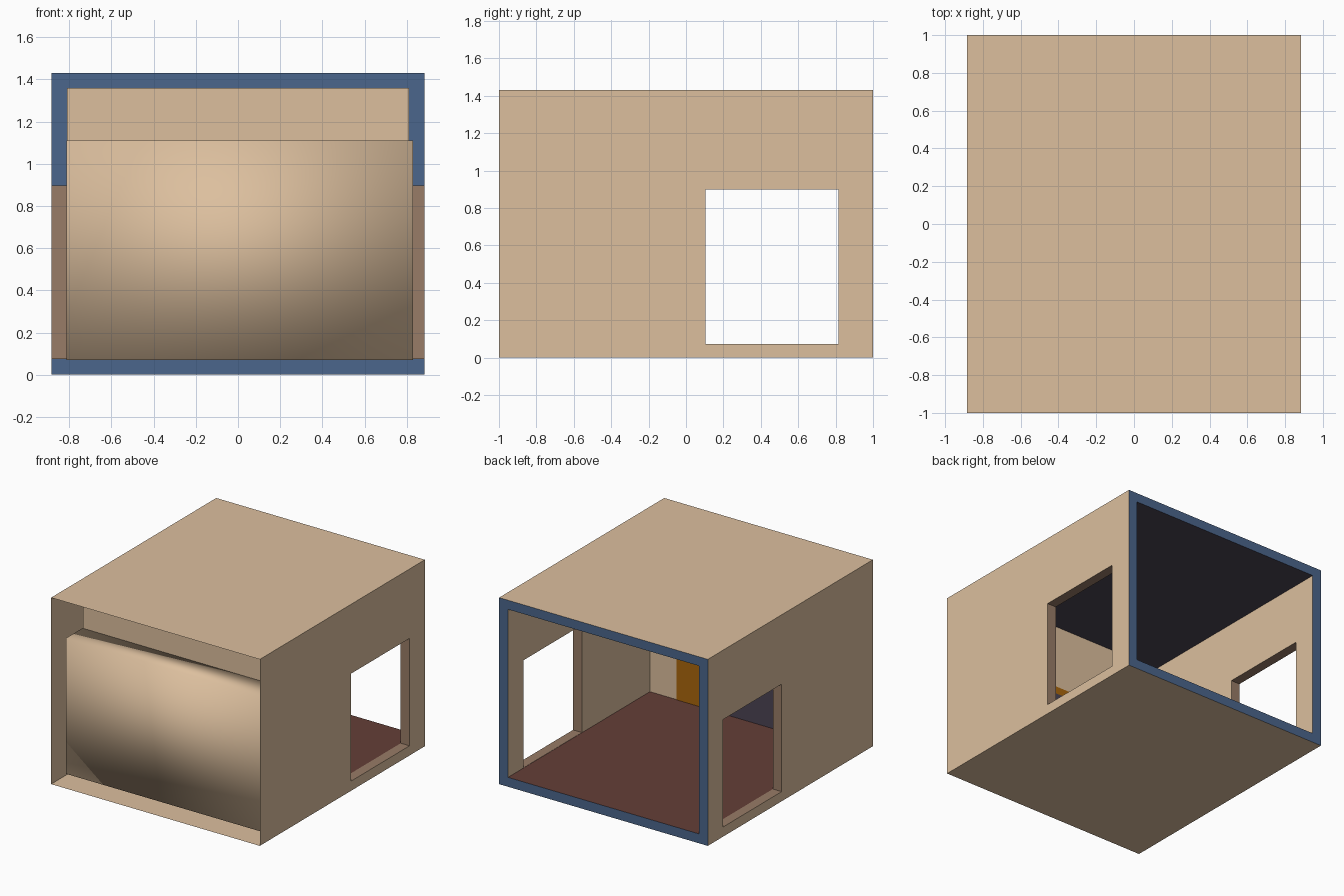
import bpy, bmesh

if "Cube" in bpy.data.objects:
    bpy.data.objects.remove(bpy.data.objects["Cube"])


def material(name, r, g, b):
    """Flat material from an sRGB 0-255 colour, stored linear."""
    lin = lambda c: (c / 255 / 12.92) if c < 10 else ((c / 255 + 0.055) / 1.055) ** 2.4
    m = bpy.data.materials.new(name)
    m.diffuse_color = (lin(r), lin(g), lin(b), 1)
    m.use_nodes = True
    m.node_tree.nodes["Principled BSDF"].inputs["Base Color"].default_value = m.diffuse_color
    return m


TAN = material("tan plaster", 220, 191, 158)
BLUE = material("blue edge", 75, 102, 140)
BROWN = material("brown window reveal", 152, 124, 103)
RED = material("dark red floor", 100, 62, 55)
DARK = material("dark ceiling", 75, 68, 84)
ORANGE = material("orange frame", 170, 103, 12)


def panel(name, mat, rects):
    """Sheet made of rects (axis, position, a0, a1, b0, b1, facing sign)."""
    bm = bmesh.new()
    for axis, p, a0, a1, b0, b1, sign in rects:
        pts = [(a0, b0), (a1, b0), (a1, b1), (a0, b1)]
        if axis == 'x':                      # a = y, b = z
            co = [(p, a, b) for a, b in pts]
        elif axis == 'y':                    # a = x, b = z
            co = [(a, p, b) for a, b in reversed(pts)]
        else:                                # a = x, b = y
            co = [(a, b, p) for a, b in pts]
        if sign < 0:
            co.reverse()
        bm.faces.new([bm.verts.new(c) for c in co])
    bmesh.ops.remove_doubles(bm, verts=bm.verts, dist=1e-5)
    me = bpy.data.meshes.new(name)
    bm.to_mesh(me)
    bm.free()
    me.materials.append(mat)
    ob = bpy.data.objects.new(name, me)
    bpy.context.collection.objects.link(ob)
    return ob


def ring(axis, p, outer, inner, sign):
    """Four rects around a rectangular hole."""
    a0, a1, b0, b1 = outer
    c0, c1, d0, d1 = inner
    return [(axis, p, a0, c0, b0, b1, sign), (axis, p, c1, a1, b0, b1, sign),
            (axis, p, c0, c1, b0, d0, sign), (axis, p, c0, c1, d1, b1, sign)]


OX, OY, OZ = 0.885, 1.0, 1.43            # outer shell
IX, IY, Z0, Z1 = 0.81, -0.72, 0.072, 1.36  # inner room
WIN = (0.105, 0.815, 0.074, 0.898)       # side window: y0, y1, z0, z1

# outer sleeve, open at front and back
panel("roof", TAN, [('z', OZ, -OX, OX, -OY, OY, 1)])
panel("base", TAN, [('z', 0, -OX, OX, -OY, OY, -1)])
for side, s in (("left", -1), ("right", 1)):
    panel(side + "_outer_wall", TAN, ring('x', s * OX, (-OY, OY, 0, OZ), WIN, s))
    panel(side + "_inner_wall", TAN, ring('x', s * IX, (IY, OY, Z0, Z1), WIN, -s))
    # window reveals joining the two skins
    x0, x1 = sorted((s * IX, s * OX))
    y0, y1, z0, z1 = WIN
    panel(side + "_window_reveal", BROWN, [
        ('y', y0, x0, x1, z0, z1, 1), ('y', y1, x0, x1, z0, z1, -1),
        ('z', z0, x0, x1, y0, y1, 1), ('z', z1, x0, x1, y0, y1, -1)])

# blue rim of the open back
panel("back_rim", BLUE, ring('y', OY, (-OX, OX, 0, OZ), (-IX, IX, Z0, Z1), 1))

# inner room
panel("floor", RED, [('z', Z0, -IX, IX, IY, OY, 1)])
panel("ceiling", DARK, [('z', Z1, -IX, IX, IY, OY, -1)])
panel("front_inner_wall", TAN, [('y', IY, -IX, IX, Z0, Z1, 1)])

# orange surround with dark opening on the inner wall
panel("surround", ORANGE, [('y', IY + 0.004, -0.58, 0.58, Z0, 0.87, 1)])
panel("surround_opening", DARK, [('y', IY + 0.008, -0.36, 0.36, Z0, 0.81, 1)])

# smooth-shaded box on the front of the room
X0, X1, Y0, Y1, B0, B1 = -0.812, 0.83, -0.925, IY - 0.004, 0.07, 1.11
box = panel("front_box", TAN, [
    ('x', X0, Y0, Y1, B0, B1, -1), ('x', X1, Y0, Y1, B0, B1, 1),
    ('y', Y0, X0, X1, B0, B1, -1), ('y', Y1, X0, X1, B0, B1, 1),
    ('z', B0, X0, X1, Y0, Y1, -1), ('z', B1, X0, X1, Y0, Y1, 1)])
for f in box.data.polygons:
    f.use_smooth = True
